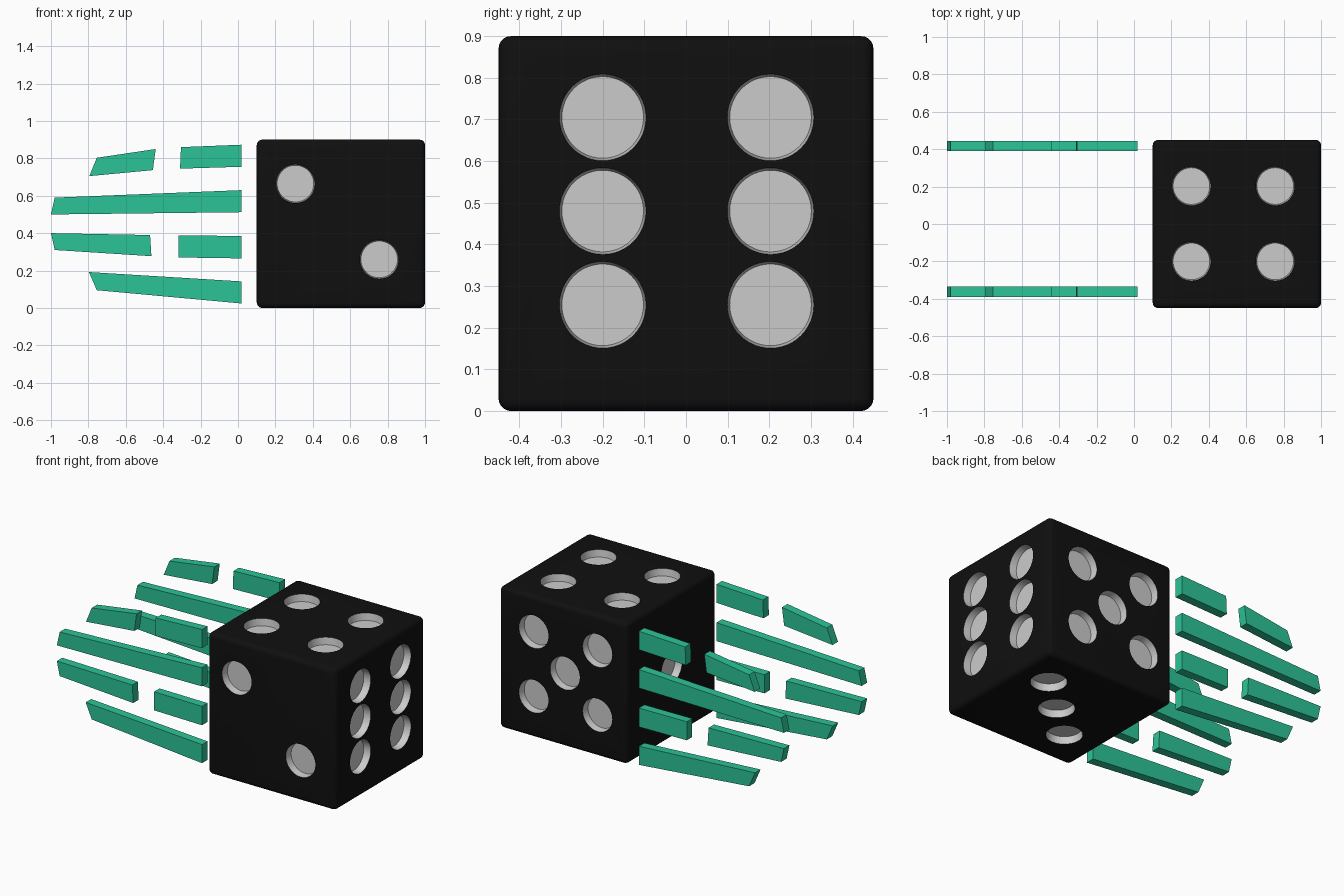
import bpy, bmesh
from mathutils import Vector, Matrix

if "Cube" in bpy.data.objects:
    bpy.data.objects.remove(bpy.data.objects["Cube"])


def material(name, rgb):
    m = bpy.data.materials.new(name)
    m.diffuse_color = (*rgb, 1)
    m.use_nodes = True
    m.node_tree.nodes["Principled BSDF"].inputs["Base Color"].default_value = m.diffuse_color
    return m


def make_object(name, bm, mat):
    bmesh.ops.recalc_face_normals(bm, faces=bm.faces)
    mesh = bpy.data.meshes.new(name)
    bm.to_mesh(mesh)
    bm.free()
    mesh.materials.append(mat)
    ob = bpy.data.objects.new(name, mesh)
    bpy.context.collection.objects.link(ob)
    return ob


black = material("black", (0.005, 0.005, 0.005))
grey = material("pip_grey", (0.7, 0.7, 0.7))
green = material("green", (0.025, 0.55, 0.31))

# Die body: rounded cube
bm = bmesh.new()
bmesh.ops.create_cube(bm, size=0.9, matrix=Matrix.Translation((0.55, 0, 0.45)))
bmesh.ops.bevel(bm, geom=bm.edges[:], offset=0.03, segments=5, profile=0.5,
                affect='EDGES')
die = make_object("die", bm, black)

# Pips: outward normal and centres on each face
XS, YS = (0.307, 0.755), (-0.2, 0.203)
pips = [
    ((0, 0, 1), [(x, y, 0.9) for x in XS for y in YS]),
    ((1, 0, 0), [(1, y, z) for y in YS for z in (0.255, 0.48, 0.705)]),
    ((0, -1, 0), [(0.307, -0.45, 0.665), (0.755, -0.45, 0.26)]),
    ((0, 1, 0), [(x, 0.45, z) for x in XS for z in (0.265, 0.675)]
     + [(0.535, 0.45, 0.47)]),
    ((0, 0, -1), [(0.57 + 0.225 * k, 0.2 * k, 0) for k in (-1, 0, 1)]),
    ((-1, 0, 0), [(0.1, 0, 0.45)]),
]
DEPTH = 0.045
bm = bmesh.new()
for normal, centres in pips:
    rot = Vector(normal).to_track_quat('Z', 'Y').to_matrix().to_4x4()
    for c in centres:
        bmesh.ops.create_cone(bm, cap_ends=True, segments=48, radius1=0.098,
                              radius2=0.110, depth=2 * DEPTH,
                              matrix=Matrix.Translation(c) @ rot)
cutter = make_object("pip_cutter", bm, grey)
cutter.hide_render = True

# Carve the pips, keeping their grey material
mod = die.modifiers.new("pips", 'BOOLEAN')
mod.operation = 'DIFFERENCE'
mod.solver = 'EXACT'
mod.material_mode = 'TRANSFER'
mod.object = cutter
bpy.context.view_layer.objects.active = die
die.select_set(True)
bpy.ops.object.modifier_apply(modifier=mod.name)
bpy.data.objects.remove(cutter)
bpy.ops.object.shade_smooth_by_angle(angle=0.6)

# Speed streaks: x/z outlines extruded along y, one set on each side
streaks = {
    "top_outer": [(-0.795, 0.705), (-0.755, 0.803), (-0.44, 0.85), (-0.455, 0.737)],
    "top_inner": [(-0.31, 0.745), (-0.305, 0.86), (0.02, 0.873), (0.02, 0.755)],
    "upper": [(-1.0, 0.5), (-0.98, 0.59), (0.02, 0.63), (0.02, 0.512)],
    "lower_outer": [(-1.0, 0.4), (-0.98, 0.31), (-0.463, 0.277), (-0.47, 0.39)],
    "lower_inner": [(-0.317, 0.388), (-0.317, 0.27), (0.02, 0.265), (0.02, 0.385)],
    "bottom": [(-0.797, 0.192), (-0.755, 0.095), (0.02, 0.024), (0.02, 0.142)],
}
for side, y in (("front", -0.39), ("back", 0.39)):
    for name, outline in streaks.items():
        bm = bmesh.new()
        face = bm.faces.new([bm.verts.new((x, y, z)) for x, z in outline])
        ext = bmesh.ops.extrude_face_region(bm, geom=[face])
        bmesh.ops.translate(bm, vec=(0, 0.055, 0), verts=[
            v for v in ext["geom"] if isinstance(v, bmesh.types.BMVert)])
        # the source face stays as the cap on the other side
        if len(bm.faces) < 6:
            bm.faces.new([v for v in bm.verts if abs(v.co.y - y) < 1e-5])
        make_object(f"{side}_{name}_streak", bm, green)
